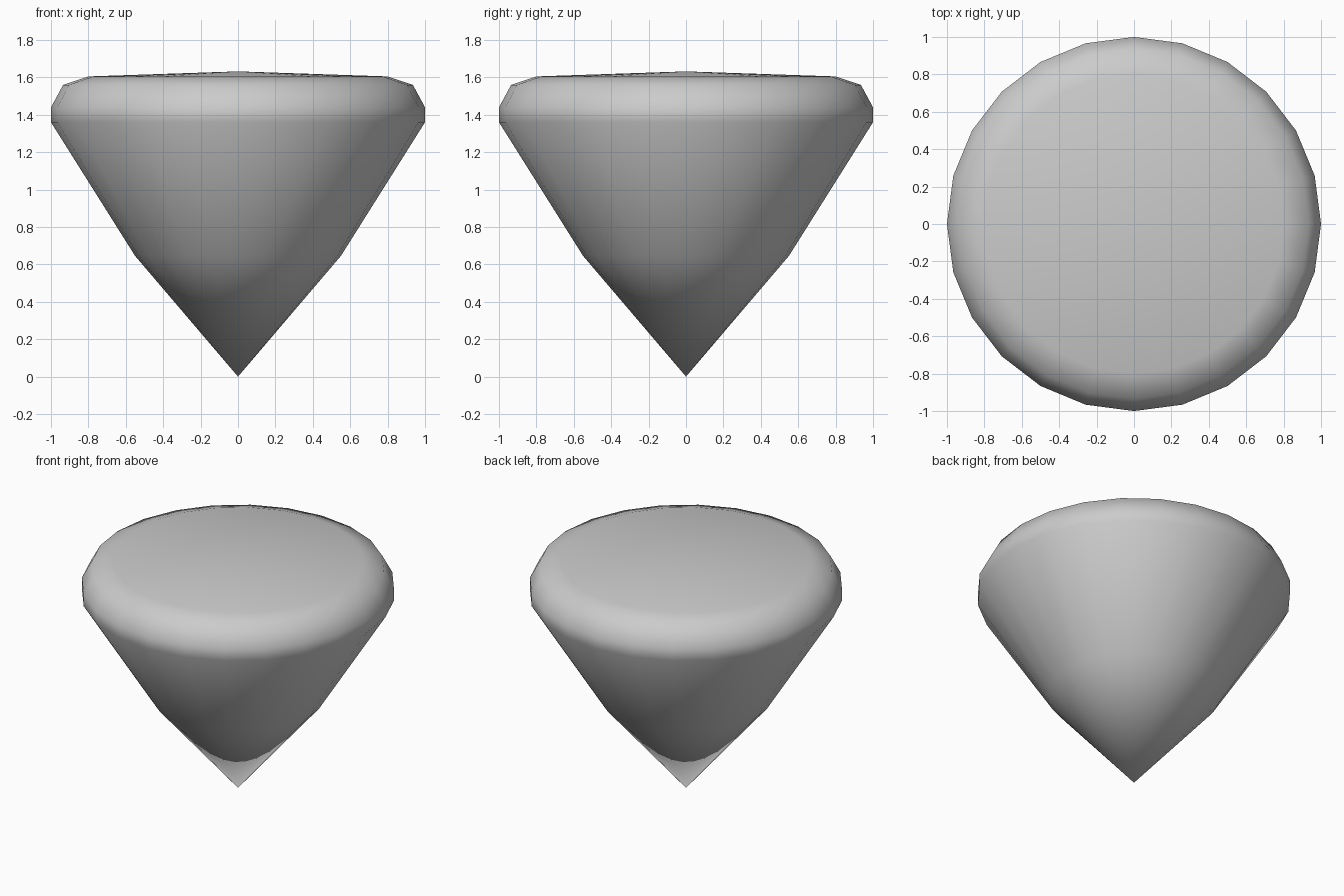
import bpy
import bmesh
from math import radians

cube = bpy.data.objects.get("Cube")
if cube:
    bpy.data.objects.remove(cube, do_unlink=True)

# Plain grey surface
grey = bpy.data.materials.new("light_grey")
grey.use_nodes = True
colour = (0.6, 0.6, 0.6, 1)
grey.diffuse_color = colour
grey.node_tree.nodes["Principled BSDF"].inputs["Base Color"].default_value = colour

# Half profile as (radius, height): point, pavilion, girdle, crown, table centre
profile = [(0, 0), (0.55, 0.645), (1, 1.36), (1, 1.44),
           (0.935, 1.56), (0.80, 1.605), (0, 1.632)]

# Spin the profile into a closed cut-stone body
bm = bmesh.new()
verts = [bm.verts.new((r, 0, z)) for r, z in profile]
edges = [bm.edges.new(pair) for pair in zip(verts, verts[1:])]
bmesh.ops.spin(bm, geom=verts + edges, cent=(0, 0, 0), axis=(0, 0, 1),
               angle=radians(360), steps=24, use_merge=False)
bmesh.ops.remove_doubles(bm, verts=bm.verts[:], dist=0.001)
bmesh.ops.recalc_face_normals(bm, faces=bm.faces[:])
for face in bm.faces:
    face.smooth = True

mesh = bpy.data.meshes.new("gem_body")
bm.to_mesh(mesh)
bm.free()
mesh.materials.append(grey)
gem = bpy.data.objects.new("gem_body", mesh)
bpy.context.collection.objects.link(gem)
